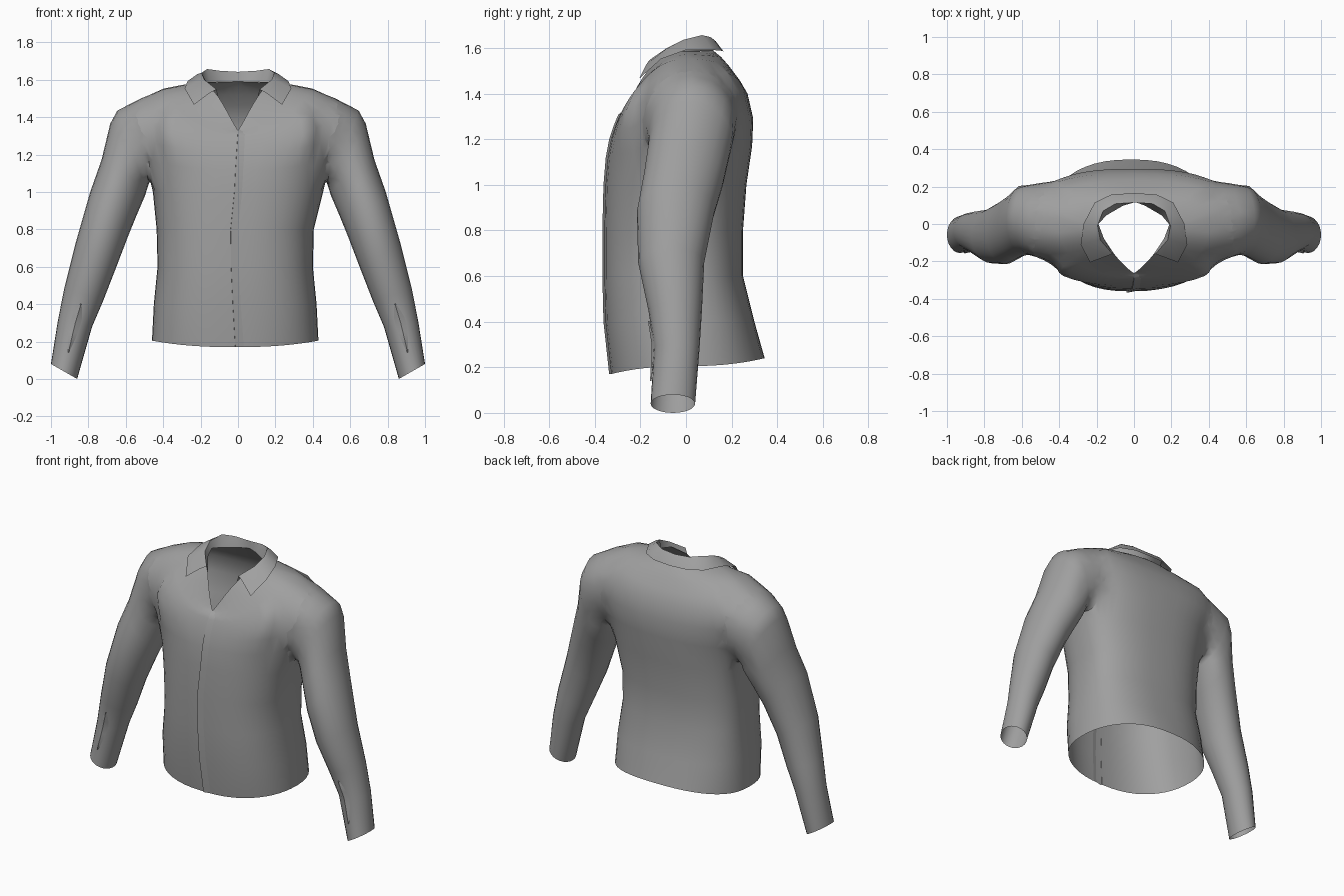
import bpy, bmesh
from math import sin, cos, pi, radians
from mathutils import Vector

cube = bpy.data.objects.get("Cube")
if cube:
    bpy.data.objects.remove(cube)

grey = bpy.data.materials.new("grey_cloth")
grey.use_nodes = True
tone = (0.35, 0.35, 0.35, 1)
grey.diffuse_color = tone
grey.node_tree.nodes["Principled BSDF"].inputs["Base Color"].default_value = tone


def activate(obj):
    bpy.ops.object.select_all(action="DESELECT")
    obj.select_set(True)
    bpy.context.view_layer.objects.active = obj


def loft(name, rows, closed=False, tips=None, angle=50):
    """Skin point rows into a surface; tips close both ends with cones."""
    bm = bmesh.new()
    grid = [[bm.verts.new(p) for p in row] for row in rows]
    for low, high in zip(grid, grid[1:]):
        n = len(low)
        for i in range(n if closed else n - 1):
            j = (i + 1) % n
            bm.faces.new((low[i], low[j], high[j], high[i]))
    if tips:
        for tip, ring in zip(tips, (grid[0], grid[-1])):
            apex = bm.verts.new(tip)
            for i, vert in enumerate(ring):
                bm.faces.new((vert, ring[i - 1], apex))
    bmesh.ops.recalc_face_normals(bm, faces=bm.faces)
    mesh = bpy.data.meshes.new(name)
    bm.to_mesh(mesh)
    bm.free()
    mesh.materials.append(grey)
    obj = bpy.data.objects.new(name, mesh)
    bpy.context.collection.objects.link(obj)
    activate(obj)
    bpy.ops.object.shade_smooth_by_angle(angle=radians(angle))
    return obj


def power(value, exponent):
    return (1 if value >= 0 else -1) * abs(value) ** exponent


def body_point(ring, t):
    """Point on a body ring; t runs from the left side (0) round the back."""
    rx, front, back, z_side, z_front, z_back, ex, ey, p = ring
    c, s = cos(t), sin(t)
    depth, z_end = (back, z_back) if s > 0 else (-front, z_front)
    shift = -0.015 if z_side < 0.9 else 0
    return Vector((shift + rx * power(c, ex), depth * power(s, ey),
                   z_side + (z_end - z_side) * abs(s) ** p))


# Body: half width, front y, back y, side z, front z, back z, x power, y power, dip
body = [
    (0.445, -0.33, 0.345, 0.205, 0.17, 0.24, 0.85, 0.85, 2),
    (0.435, -0.355, 0.30, 0.4, 0.4, 0.4, 0.8, 0.8, 2),
    (0.415, -0.36, 0.25, 0.6, 0.6, 0.6, 0.8, 0.8, 2),
    (0.42, -0.36, 0.25, 0.8, 0.8, 0.8, 0.8, 0.8, 2),
    (0.455, -0.355, 0.265, 1.0, 1.0, 1.0, 0.8, 0.8, 2),
    (0.49, -0.345, 0.29, 1.17, 1.12, 1.17, 0.8, 0.8, 2),
    (0.55, -0.33, 0.295, 1.32, 1.2, 1.29, 0.75, 0.75, 2.3),
    (0.58, -0.31, 0.27, 1.43, 1.26, 1.4, 0.75, 0.75, 2.3),
    (0.50, -0.298, 0.235, 1.52, 1.29, 1.46, 0.8, 0.8, 2.2),
    (0.40, -0.288, 0.19, 1.553, 1.31, 1.52, 0.9, 0.9, 2),
    (0.30, -0.275, 0.155, 1.572, 1.32, 1.56, 1, 1, 2),
    (0.19, -0.262, 0.12, 1.585, 1.33, 1.59, 1.7, 1.4, 3.5),
]
SIDES = 48
hem_tip, neck_tip = Vector((0, 0, 0.1)), Vector((0, -0.04, 1.7))
shirt = loft("shirt_body", [[body_point(r, 2 * pi * i / SIDES) for i in range(SIDES)]
                            for r in body], True, (hem_tip, neck_tip))
open_tips = [hem_tip, neck_tip]

# Button placket: lapped edge down the front
strip = []
for ring in body:
    mid = body_point(ring, -pi / 2)
    bend = -0.025 * sin(pi * min(1, max(0, (mid.z - 0.2) / 1.13)))
    strip.append([mid + Vector((bend + x, y, 0))
                  for x, y in ((0, 0.002), (0.001, -0.007), (0.07, 0.006))])
loft("front_placket", strip, angle=30)

# Sleeve: outer x, outer z, inner x, inner z, front y, back y
sleeve = [
    (0.43, 1.505, 0.43, 1.14, -0.215, 0.235),
    (0.585, 1.488, 0.475, 1.05, -0.18, 0.232),
    (0.645, 1.435, 0.485, 1.02, -0.165, 0.222),
    (0.683, 1.365, 0.497, 0.98, -0.165, 0.21),
    (0.73, 1.17, 0.54, 0.88, -0.188, 0.165),
    (0.79, 1.0, 0.585, 0.77, -0.215, 0.125),
    (0.87, 0.72, 0.65, 0.6, -0.21, 0.08),
    (0.93, 0.48, 0.72, 0.42, -0.165, 0.07),
    (0.965, 0.3, 0.78, 0.28, -0.14, 0.06),
    (1.0, 0.08, 0.86, 0.0, -0.155, 0.04),
]


def sleeve_point(ring, a, side):
    ox, oz, ix, iz, front, back = ring
    k = (1 + cos(a)) / 2
    y = (front + back) / 2 + sin(a) * (back - front) / 2
    return Vector((side * (ix + (ox - ix) * k), y, iz + (oz - iz) * k))


for side, label in ((1, "left"), (-1, "right")):
    # Sleeve, merged into the body
    rows = [[sleeve_point(r, 2 * pi * i / 24, side) for i in range(24)] for r in sleeve]
    shoulder_tip, cuff_tip = Vector((side * 0.4, 0, 1.3)), Vector((side * 0.95, -0.05, 0))
    arm = loft(label + "_sleeve", rows, True, (shoulder_tip, cuff_tip))
    open_tips.append(cuff_tip)
    union = shirt.modifiers.new("join_sleeve", "BOOLEAN")
    union.operation = "UNION"
    union.solver = "EXACT"
    union.object = arm
    activate(shirt)
    bpy.ops.object.modifier_apply(modifier=union.name)
    bpy.data.objects.remove(arm)

    # Cuff vent: slim leaf-shaped fold on the front of the wrist
    vent = []
    for step in range(7):
        f = step / 6
        u = 7.3 + f * 1.3
        low, high = sleeve[int(u)], sleeve[int(u) + 1]
        width = 0.02 + 0.3 * sin(pi * f)
        vent.append([sleeve_point(low, a, side).lerp(sleeve_point(high, a, side), u % 1)
                     + Vector((0, lift, 0))
                     for a, lift in ((-pi / 2 - width, -0.002), (-pi / 2, -0.009),
                                     (-pi / 2 + width, -0.002))])
    loft(label + "_cuff_vent", vent, angle=20)

# Open the hem, neck and cuffs, then soften the armhole seams
bm = bmesh.new()
bm.from_mesh(shirt.data)
ends = [v for v in bm.verts if any((v.co - tip).length < 0.002 for tip in open_tips)]
bmesh.ops.delete(bm, geom=ends, context="VERTS")
bmesh.ops.remove_doubles(bm, verts=bm.verts, dist=0.01)
bmesh.ops.triangulate(bm, faces=bm.faces)
for _ in range(5):
    seam = [v for v in bm.verts if 0.4 < abs(v.co.x) < 0.6 and v.co.z > 1.06]
    bmesh.ops.smooth_vert(bm, verts=seam, factor=0.5,
                          use_axis_x=True, use_axis_y=True, use_axis_z=True)
bm.to_mesh(shirt.data)
bm.free()
activate(shirt)
bpy.ops.object.shade_smooth_by_angle(angle=radians(75))

# Collar: folded top edge and outer leaf edge, centre back to front tip
fold = [(0, 0.115, 1.642), (0.1, 0.108, 1.648), (0.165, 0.07, 1.657),
        (0.195, -0.01, 1.637), (0.18, -0.085, 1.6), (0.115, -0.16, 1.548)]
leaf = [(0, 0.165, 1.585), (0.12, 0.158, 1.588), (0.21, 0.115, 1.592),
        (0.27, 0, 1.592), (0.285, -0.11, 1.552), (0.235, -0.205, 1.466)]
stand = [body_point(body[-1], radians(d)) for d in (90, 60, 30, 0, -25, -45)]


def both_sides(half):
    half = [Vector(p) for p in half]
    return [Vector((-p.x, p.y, p.z)) for p in reversed(half[1:])] + half


base, top, edge = (both_sides(r) for r in (stand, fold, leaf))
crest = [a.lerp(b, 0.3) + Vector((0, 0, 0.006)) for a, b in zip(top, edge)]
loft("collar", [base, top, crest, edge], angle=60)
